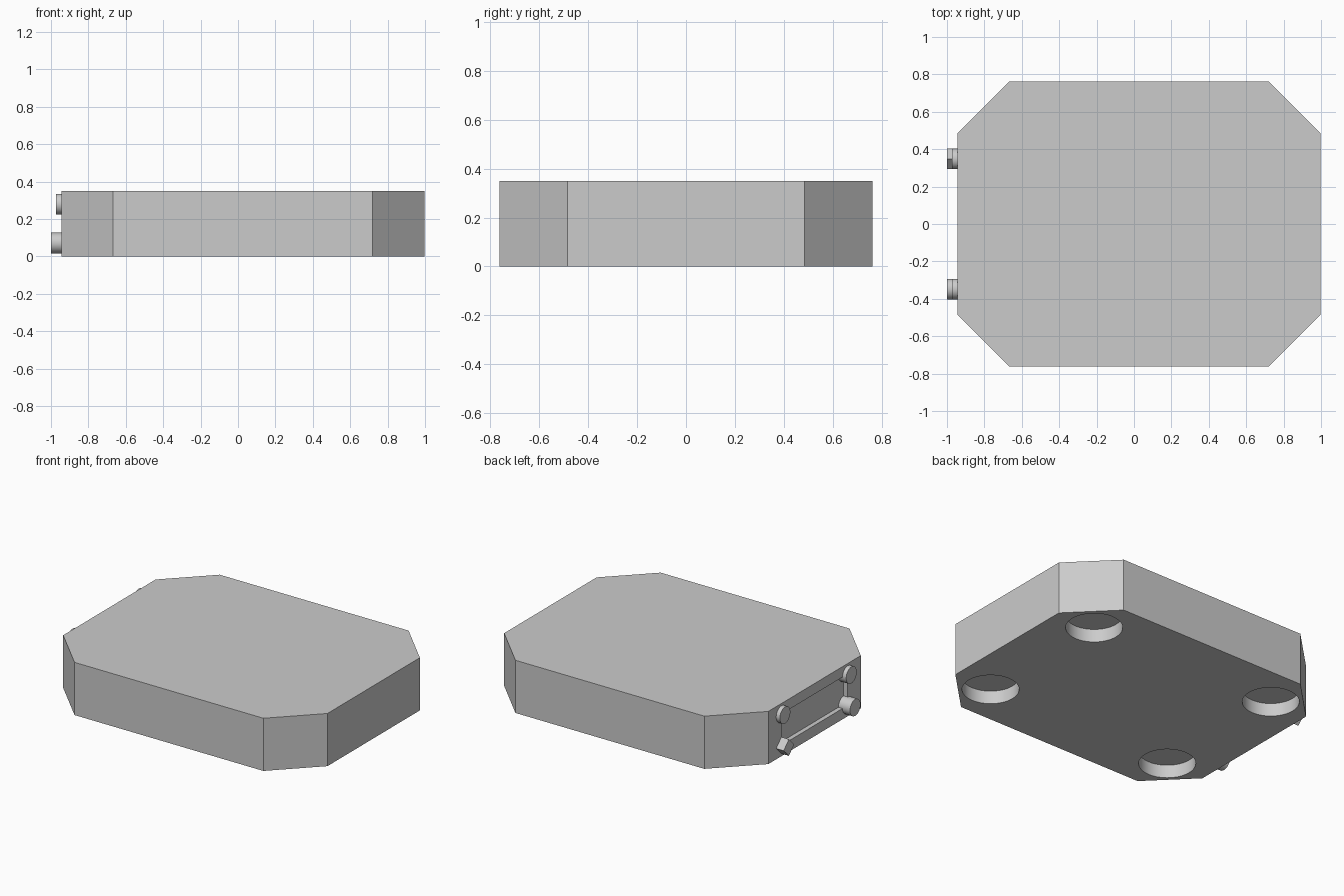
import bpy, bmesh
from math import pi, radians

cube = bpy.data.objects.get("Cube")
if cube:
    bpy.data.objects.remove(cube, do_unlink=True)

GREY = (0.6, 0.6, 0.6, 1)
grey = bpy.data.materials.new("plain grey")
grey.use_nodes = True
grey.diffuse_color = GREY
grey.node_tree.nodes["Principled BSDF"].inputs["Base Color"].default_value = GREY

BACK, FRONT = -0.945, 0.997      # body ends along x
MID = (BACK + FRONT) / 2
HALF_X, HALF_Y, HEIGHT, CHAMFER = (FRONT - BACK) / 2, 0.762, 0.35, 0.277
PIN_Y, PIN_LOW, PIN_HIGH, PIN_R = 0.348, 0.072, 0.28, 0.055


def finish(name):
    ob = bpy.context.object
    ob.name = name
    ob.data.materials.append(grey)
    return ob


def cylinder(name, radius, depth, location, sides=48, rotation=(0, 0, 0)):
    bpy.ops.mesh.primitive_cylinder_add(vertices=sides, radius=radius, depth=depth,
                                        location=location, rotation=rotation)
    return finish(name)


def box(name, size, location):
    bpy.ops.mesh.primitive_cube_add(size=1, location=location)
    ob = finish(name)
    ob.scale = size
    return ob


def smooth(ob):
    bpy.ops.object.select_all(action="DESELECT")
    bpy.context.view_layer.objects.active = ob
    ob.select_set(True)
    bpy.ops.object.shade_smooth_by_angle(angle=radians(30))


def cut(target, cutter):
    bpy.context.view_layer.objects.active = target
    mod = target.modifiers.new("cut", "BOOLEAN")
    mod.operation = "DIFFERENCE"
    mod.solver = "EXACT"
    mod.object = cutter
    bpy.ops.object.modifier_apply(modifier=mod.name)
    bpy.data.objects.remove(cutter, do_unlink=True)


# Slab body with chamfered vertical corners
body = box("body", (1, 1, 1), (MID, 0, HEIGHT / 2))
for v in body.data.vertices:
    v.co.x *= 2 * HALF_X
    v.co.y *= 2 * HALF_Y
    v.co.z *= HEIGHT
bm = bmesh.new()
bm.from_mesh(body.data)
uprights = [e for e in bm.edges if abs(e.verts[0].co.z - e.verts[1].co.z) > 0.1]
bmesh.ops.bevel(bm, geom=uprights, offset=CHAMFER, segments=1, affect="EDGES")
bm.to_mesh(body.data)
bm.free()

# Round sockets under the four corners
for sx in (-1, 1):
    for sy in (-1, 1):
        spot = (MID + sx * (HALF_X - CHAMFER), sy * (HALF_Y - CHAMFER), 0)
        cut(body, cylinder("socket_cutter", 0.172, 0.174, spot, 64))

# Shallow panel recess on the end face
cut(body, box("panel_cutter", (0.06, 2 * PIN_Y, PIN_HIGH - PIN_LOW),
              (BACK, 0, (PIN_LOW + PIN_HIGH) / 2)))
smooth(body)


# Pins at the recess corners, sunk to the recess floor
def pin(name, y, z, tip, sides):
    root = BACK + 0.03
    ob = cylinder(name, PIN_R, root - tip, ((root + tip) / 2, y, z), sides, (0, pi / 2, 0))
    if sides > 4:
        smooth(ob)


for side, y in (("right", -PIN_Y), ("left", PIN_Y)):
    pin("upper_disc_" + side, y, PIN_HIGH, -0.972, 48)
pin("lower_round_pin", -PIN_Y, PIN_LOW, -1.0, 48)
pin("lower_square_pin", PIN_Y, PIN_LOW, -1.0, 4)
